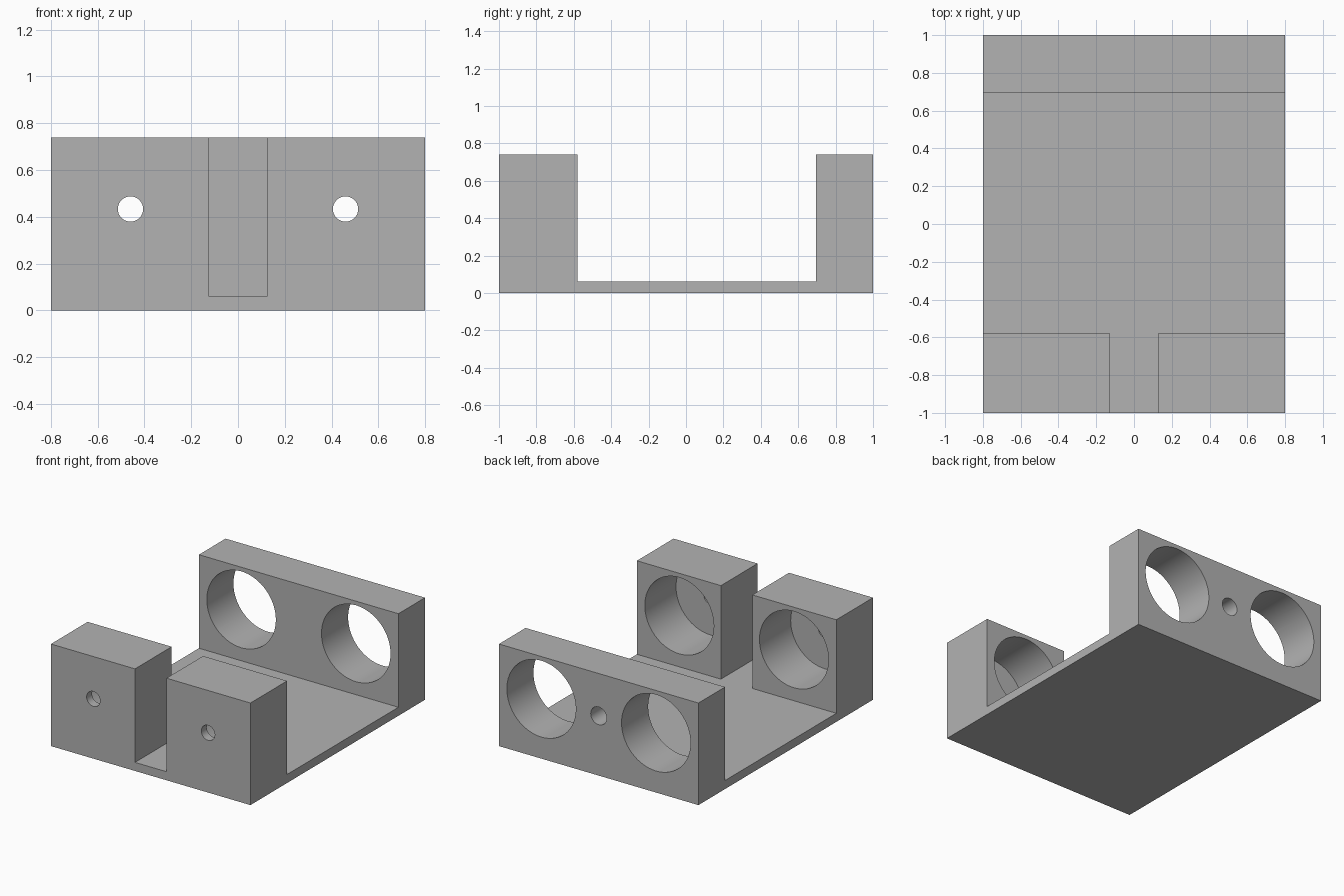
import bpy
import bmesh
from math import pi, radians
from mathutils import Matrix, Vector

cube = bpy.data.objects.get("Cube")
if cube:
    bpy.data.objects.remove(cube, do_unlink=True)

HALF_W, HEIGHT, BASE = 0.8, 0.74, 0.062
FRONT_IN, BACK_IN = -0.58, 0.695      # inner faces of the two uprights
SLOT = 0.126                          # half width of the front slot
HOLE_X, HOLE_Z = 0.46, 0.433
BORE_R, SCREW_R, PIN_R = 0.277, 0.054, 0.064

grey = bpy.data.materials.new("plain grey")
grey.use_nodes = True
grey.diffuse_color = (0.448, 0.448, 0.448, 1)
grey.node_tree.nodes["Principled BSDF"].inputs["Base Color"].default_value = grey.diffuse_color


def make_object(name, bm):
    bmesh.ops.recalc_face_normals(bm, faces=bm.faces)
    mesh = bpy.data.meshes.new(name)
    bm.to_mesh(mesh)
    bm.free()
    mesh.materials.append(grey)
    obj = bpy.data.objects.new(name, mesh)
    bpy.context.collection.objects.link(obj)
    return obj


def bore(x, radius, y0, y1):
    """Round cutter running along y."""
    bm = bmesh.new()
    place = Matrix.Translation((x, (y0 + y1) / 2, HOLE_Z)) @ Matrix.Rotation(pi / 2, 4, 'X')
    bmesh.ops.create_cone(bm, cap_ends=True, segments=64, radius1=radius,
                          radius2=radius, depth=y1 - y0, matrix=place)
    return make_object("bore_cutter", bm)


def box(x0, x1, y0, y1, z0, z1):
    bm = bmesh.new()
    bmesh.ops.create_cube(bm, size=1)
    lo, hi = Vector((x0, y0, z0)), Vector((x1, y1, z1))
    for v in bm.verts:
        v.co = (lo + hi) / 2 + v.co * (hi - lo)
    return make_object("slot_cutter", bm)


# Bracket body: U-shaped side profile extruded across the width
profile = [(-1, 0), (1, 0), (1, HEIGHT), (BACK_IN, HEIGHT), (BACK_IN, BASE),
           (FRONT_IN, BASE), (FRONT_IN, HEIGHT), (-1, HEIGHT)]
bm = bmesh.new()
face = bm.faces.new([bm.verts.new((-HALF_W, y, z)) for y, z in profile])
side = bmesh.ops.extrude_face_region(bm, geom=[face])["geom"]
bmesh.ops.translate(bm, vec=(2 * HALF_W, 0, 0),
                    verts=[g for g in side if isinstance(g, bmesh.types.BMVert)])
body = make_object("bracket_body", bm)

# Front slot, blind pin hole at the back, then bores and screw holes per side
cutters = [box(-SLOT, SLOT, -1.1, FRONT_IN + 0.1, BASE, HEIGHT + 0.1),
           bore(0, PIN_R, BACK_IN + 0.06, 1.1)]
for x in (-HOLE_X, HOLE_X):
    cutters += [bore(x, BORE_R, BACK_IN - 0.1, 1.1),
                bore(x, BORE_R, -0.938, FRONT_IN + 0.1),
                bore(x, SCREW_R, -1.1, -0.8)]

bpy.ops.object.select_all(action='DESELECT')
bpy.context.view_layer.objects.active = body
body.select_set(True)
for cutter in cutters:
    cutter.hide_render = True
    mod = body.modifiers.new("cut", 'BOOLEAN')
    mod.operation = 'DIFFERENCE'
    mod.solver = 'EXACT'
    mod.object = cutter
    bpy.ops.object.modifier_apply(modifier=mod.name)
    bpy.data.objects.remove(cutter, do_unlink=True)

bpy.ops.object.shade_smooth_by_angle(angle=radians(30))
